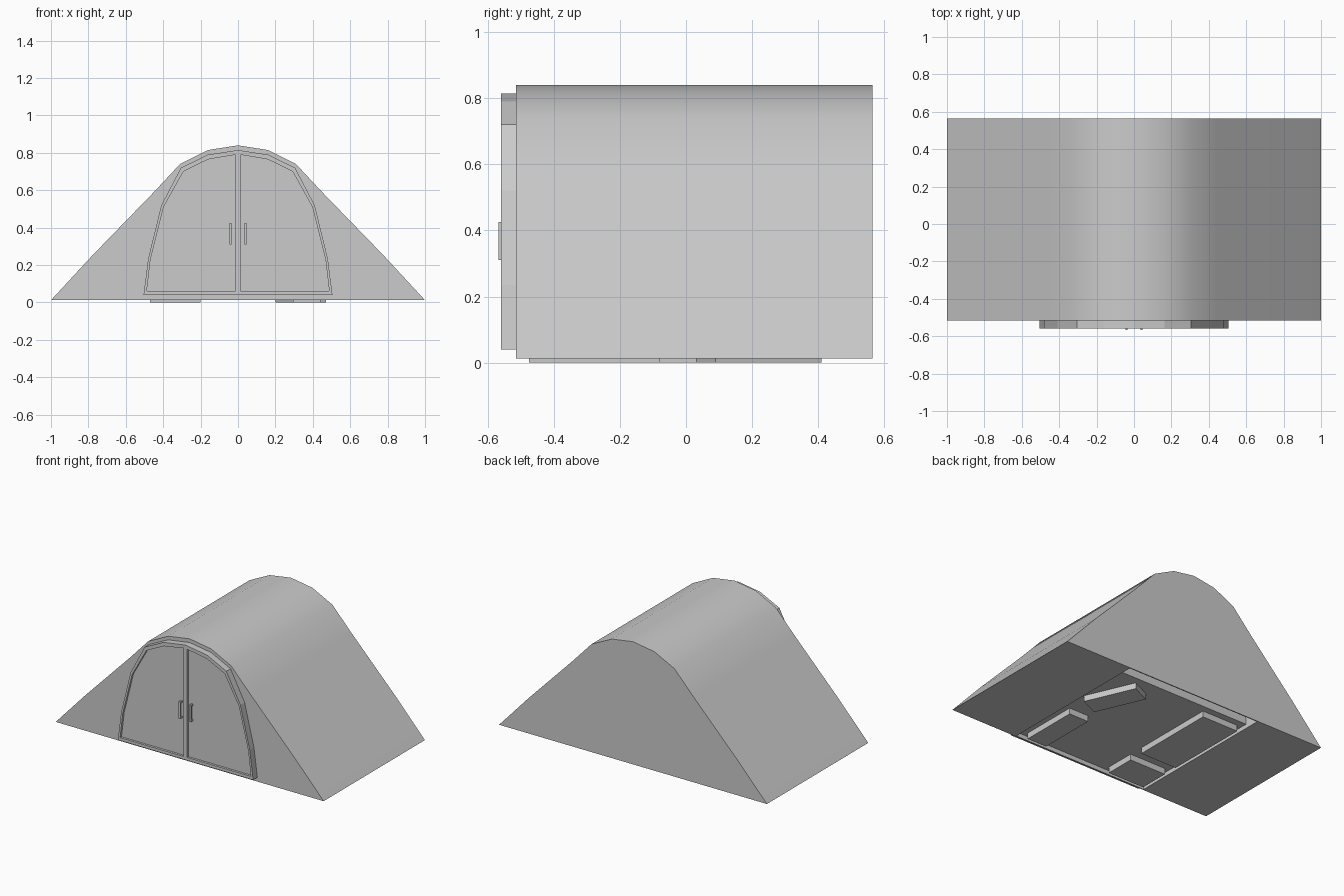
import bpy, bmesh

if "Cube" in bpy.data.objects:
    bpy.data.objects.remove(bpy.data.objects["Cube"])


def mirror(half):
    """Complete a right-hand profile (bottom to apex) across x = 0."""
    return half + [(-x, z) for x, z in reversed(half) if x > 0]


def make(name, bm):
    bmesh.ops.recalc_face_normals(bm, faces=bm.faces)
    mesh = bpy.data.meshes.new(name)
    bm.to_mesh(mesh)
    bm.free()
    ob = bpy.data.objects.new(name, mesh)
    bpy.context.collection.objects.link(ob)
    return ob


def extrude(name, pts, start, end, axis='Y'):
    """Extrude a flat outline along y (x,z points) or z (x,y points)."""
    bm = bmesh.new()
    put = (lambda p, t: (p[0], t, p[1])) if axis == 'Y' else (lambda p, t: (p[0], p[1], t))
    a = [bm.verts.new(put(p, start)) for p in pts]
    b = [bm.verts.new(put(p, end)) for p in pts]
    bm.faces.new(a)
    bm.faces.new(b)
    for i in range(len(pts)):
        j = (i + 1) % len(pts)
        bm.faces.new((a[i], a[j], b[j], b[i]))
    return make(name, bm)


def box(name, x0, x1, y0, y1, z0, z1):
    return extrude(name, [(x0, y0), (x1, y0), (x1, y1), (x0, y1)], z0, z1, 'Z')


def cut(ob, cutter):
    m = ob.modifiers.new("cut", 'BOOLEAN')
    m.operation = 'DIFFERENCE'
    m.solver = 'EXACT'
    m.object = cutter
    bpy.context.view_layer.objects.active = ob
    bpy.ops.object.modifier_apply(modifier=m.name)
    bpy.data.objects.remove(cutter)


# Mound with a sloped, rounded-top profile and an open notch underneath
mound_profile = mirror([(1, 0.012), (0.78, 0.25), (0.45, 0.59), (0.31, 0.74), (0.16, 0.815), (0, 0.84)])
mound = extrude("mound_shell", mound_profile, -0.515, 0.565)
cut(mound, box("notch_cutter", -0.502, 0.502, -0.508, 0.558, -0.1, 0.25))

# Inner chamber, whose front end is the arched door frame
arch = mirror([(0.505, 0.04), (0.48, 0.235), (0.41, 0.52), (0.305, 0.72), (0.162, 0.79), (0, 0.815)])
chamber = extrude("arched_chamber", arch, -0.56, 0.455)

# Door leaves recessed into the frame, with a centre bar left between them
leaf = [(0.013, 0.06), (0.488, 0.06), (0.468, 0.23), (0.398, 0.51),
        (0.292, 0.70), (0.16, 0.765), (0.013, 0.79)]
for s in (1, -1):
    cut(chamber, extrude("leaf_cutter", [(s * x, z) for x, z in leaf], -0.6, -0.545))

# Door handles: a vertical bar on two posts
for s, side in ((1, "right"), (-1, "left")):
    x0, x1 = sorted((s * 0.034, s * 0.046))
    box("handle_bar_" + side, x0, x1, -0.567, -0.558, 0.31, 0.425)
    for z, end in ((0.31, "lower"), (0.413, "upper")):
        box("handle_post_" + side + "_" + end, x0, x1, -0.559, -0.543, z, z + 0.012)

# Pads under the chamber
box("pad_large", -0.47, -0.20, -0.17, 0.41, 0, 0.045)
box("pad_small", -0.47, -0.20, -0.475, -0.27, 0, 0.045)
box("pad_long", 0.295, 0.44, -0.475, -0.08, 0, 0.045)
extrude("pad_angled", [(0.33, 0.41), (0.47, 0.09), (0.34, 0.03), (0.20, 0.35)], 0, 0.045, 'Z')

# Smooth the rounded roof, keep hard corners
bpy.ops.object.select_all(action='DESELECT')
mound.select_set(True)
bpy.context.view_layer.objects.active = mound
bpy.ops.object.shade_smooth_by_angle(angle=0.6)
